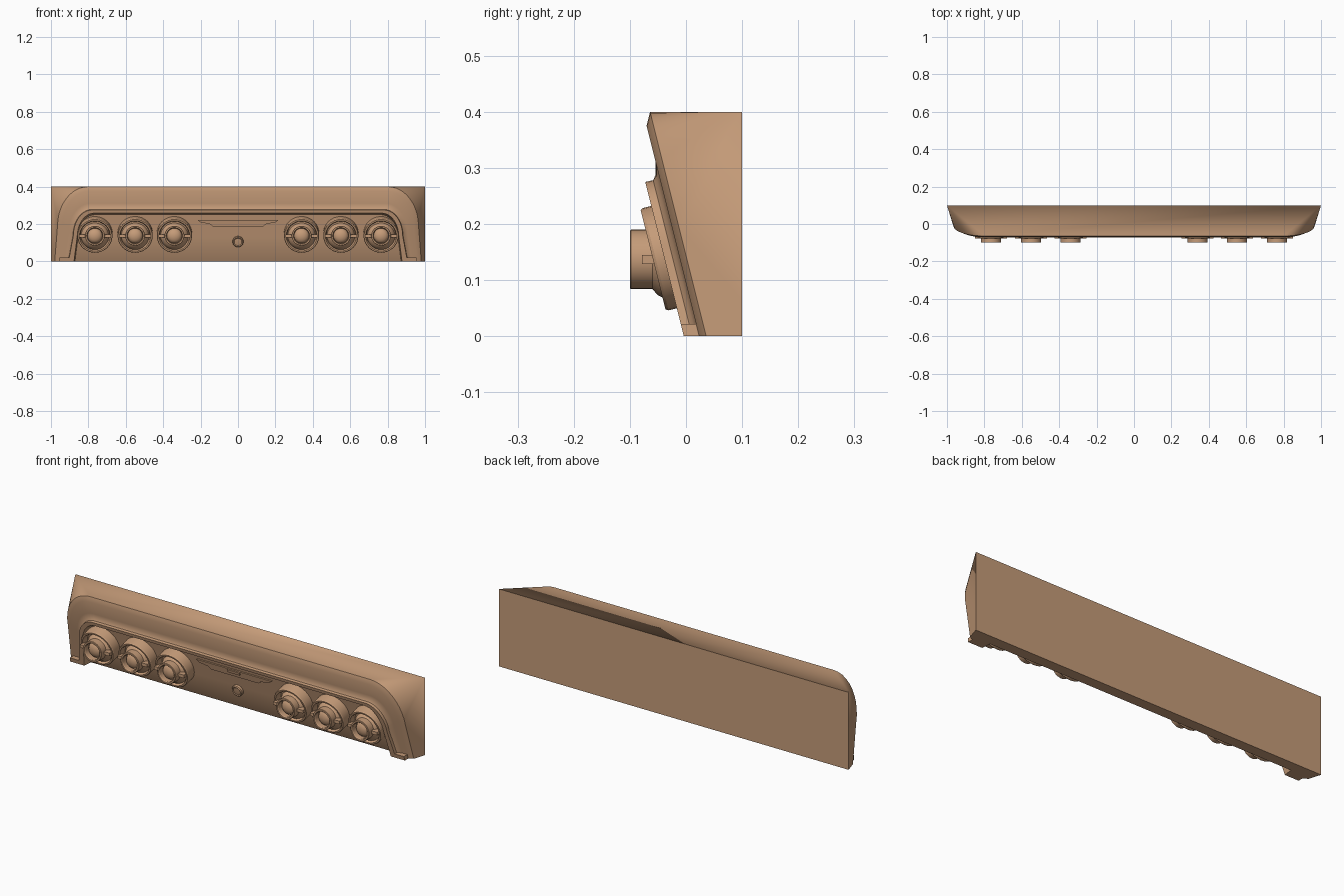
import bpy, bmesh, math
from mathutils import Matrix, Vector

cube = bpy.data.objects.get("Cube")
if cube:
    bpy.data.objects.remove(cube, do_unlink=True)

tan = bpy.data.materials.new("warm tan")
tan.use_nodes = True
COLOR = (0.56, 0.33, 0.19, 1)
tan.diffuse_color = COLOR
tan.node_tree.nodes["Principled BSDF"].inputs["Base Color"].default_value = COLOR

SLOPE = 0.25       # backward lean of the front face
ARC = 10           # steps per rounded corner
BEND = 0.06        # height where the recessed panel folds back
PANEL = 0.03       # depth of the recessed panel


def lean(x, z, depth):
    """Point on the leaning front plane at a given depth."""
    return Vector((x, depth - SLOPE * z, z))


def finish(name, bm, smooth=True):
    bmesh.ops.recalc_face_normals(bm, faces=bm.faces[:])
    mesh = bpy.data.meshes.new(name)
    bm.to_mesh(mesh)
    bm.free()
    mesh.materials.append(tan)
    obj = bpy.data.objects.new(name, mesh)
    bpy.context.collection.objects.link(obj)
    if smooth:
        bpy.ops.object.select_all(action='DESELECT')
        obj.select_set(True)
        bpy.context.view_layer.objects.active = obj
        bpy.ops.object.shade_smooth_by_angle(angle=math.radians(30))
    return obj


def arch(foot, side, shoulder, crown, top, depth):
    """Arch outline: foot x, side x and height at arc start, crown x and top height."""
    half = [(foot, 0), (foot + (side - foot) * BEND / shoulder, BEND)]
    for i in range(ARC + 1):
        a = math.pi / 2 * i / ARC
        half.append((crown + (side - crown) * math.cos(a),
                     shoulder + (top - shoulder) * math.sin(a)))
    full = half + [(-x, z) for x, z in reversed(half)]
    return [lean(x, z, depth) for x, z in full]


# Housing: rectangular back lofted to nested arches, ending at the recessed panel
corner = [Vector((1, 0.1, 0)), Vector((1, 0.1, BEND))] + [Vector((1, 0.1, 0.4))] * (ARC + 1)
back = corner + [Vector((-p.x, p.y, p.z)) for p in reversed(corner)]
rings = [
    back,
    arch(0.98, 0.965, 0.19, 0.80, 0.40, 0.036),
    arch(0.957, 0.94, 0.18, 0.80, 0.375, 0.0235),
    arch(0.928, 0.905, 0.16, 0.79, 0.31, 0.0235),
    arch(0.914, 0.89, 0.15, 0.785, 0.288, 0.018),
    arch(0.908, 0.882, 0.14, 0.78, 0.278, 0.011),
    arch(0.906, 0.88, 0.14, 0.78, 0.275, -0.004),
    arch(0.877, 0.86, 0.13, 0.77, 0.258, -0.004),
    arch(0.872, 0.855, 0.13, 0.765, 0.25, PANEL),
]
rings[-1][0].y = rings[-1][-1].y = 0.045

bm = bmesh.new()
shared = {}


def vert(p):
    key = tuple(round(c, 5) for c in p)
    if key not in shared:
        shared[key] = bm.verts.new(p)
    return shared[key]


def face(points):
    unique = list(dict.fromkeys(vert(p) for p in points))
    if len(unique) > 2:
        bm.faces.new(unique)


for a, b in zip(rings, rings[1:]):
    for i in range(len(a) - 1):
        face([a[i], a[i + 1], b[i + 1], b[i]])
face(back)
panel = rings[-1]
face(panel[1:-1])
face([panel[0], panel[1], panel[-2], panel[-1]])
face([r[0] for r in rings] + [r[-1] for r in reversed(rings)])
finish("housing", bm)


def plate(name, outline, front, rear):
    """Extrude an (x, z) outline between two depths along the leaning face."""
    bm = bmesh.new()
    f = [bm.verts.new(lean(x, z, front)) for x, z in outline]
    r = [bm.verts.new(lean(x, z, rear)) for x, z in outline]
    bm.faces.new(f)
    bm.faces.new(r[::-1])
    for i in range(len(f)):
        j = (i + 1) % len(f)
        bm.faces.new([f[i], r[i], r[j], f[j]])
    return finish(name, bm, smooth=False)


def lathe(name, profile, origin, tilt, segments=32):
    """Spin a (radius, forward) profile around an axis pointing to the front."""
    place = Matrix.Translation(origin) @ Matrix.Rotation(math.pi / 2 + tilt, 4, 'X')
    bm = bmesh.new()
    verts = [bm.verts.new((r, 0, h)) for r, h in profile]
    edges = [bm.edges.new(pair) for pair in zip(verts, verts[1:])]
    bmesh.ops.spin(bm, geom=verts + edges, axis=(0, 0, 1), cent=(0, 0, 0),
                   angle=math.tau, steps=segments, use_merge=True)
    bmesh.ops.remove_doubles(bm, verts=bm.verts[:], dist=0.0001)
    bm.transform(place)
    return finish(name, bm)


def box(name, center, size):
    bm = bmesh.new()
    bmesh.ops.create_cube(bm, size=1)
    bm.transform(Matrix.Translation(center) @ Matrix.Diagonal((*size, 1)))
    return finish(name, bm, smooth=False)


TILT = math.atan(SLOPE)
BEZEL = [(0.094, -0.01), (0.094, 0.048), (0.091, 0.053), (0.083, 0.053),
         (0.079, 0.047), (0.076, 0.02), (0, 0.02)]
TUBE = [(0.076, 0), (0.074, 0.03), (0.064, 0.05), (0.053, 0.06), (0.053, 0.098),
        (0.051, 0.1), (0.044, 0.1), (0.041, 0.096), (0.04, 0.07)]
DOME = [(0.04, 0.068), (0.035, 0.077), (0.026, 0.084), (0.014, 0.088), (0, 0.09)]

for s, side in ((1, "left"), (-1, "right")):
    # Foot closing the channel at the base of each leg
    plate(side + "_foot", [(s * x, z) for x, z in
          ((0.9, 0), (0.957, 0), (0.955, 0.022), (0.9, 0.022))], -0.004, 0.03)
    # Three round lamps per side
    for n, x in enumerate((0.34, 0.55, 0.765), 1):
        tag = f"{side}_lamp_{n}_"
        lathe(tag + "bezel", BEZEL, lean(s * x, 0.149, PANEL), TILT)
        lathe(tag + "tube", TUBE, (s * x, 0, 0.137), 0)
        lathe(tag + "dome", DOME, (s * x, 0, 0.137), 0)
        for t, end in ((1, "outer"), (-1, "inner")):
            box(tag + end + "_tab", (s * x + t * 0.068, -0.05, 0.137), (0.034, 0.056, 0.016))

# Centre trim, latch and round button on the panel
half = [(0.215, 0.222), (0.2, 0.208), (0.15, 0.2), (0.135, 0.187)]
plate("centre_trim", half + [(-x, z) for x, z in reversed(half)], PANEL - 0.009, PANEL + 0.004)
plate("centre_latch", [(0.035, 0.22), (0.035, 0.205), (-0.035, 0.205), (-0.035, 0.22)],
      PANEL - 0.016, PANEL)
lathe("round_button", [(0.029, -0.005), (0.029, 0.012), (0.025, 0.016), (0.02, 0.013), (0, 0.015)],
      lean(0, 0.107, PANEL), TILT, 24)
